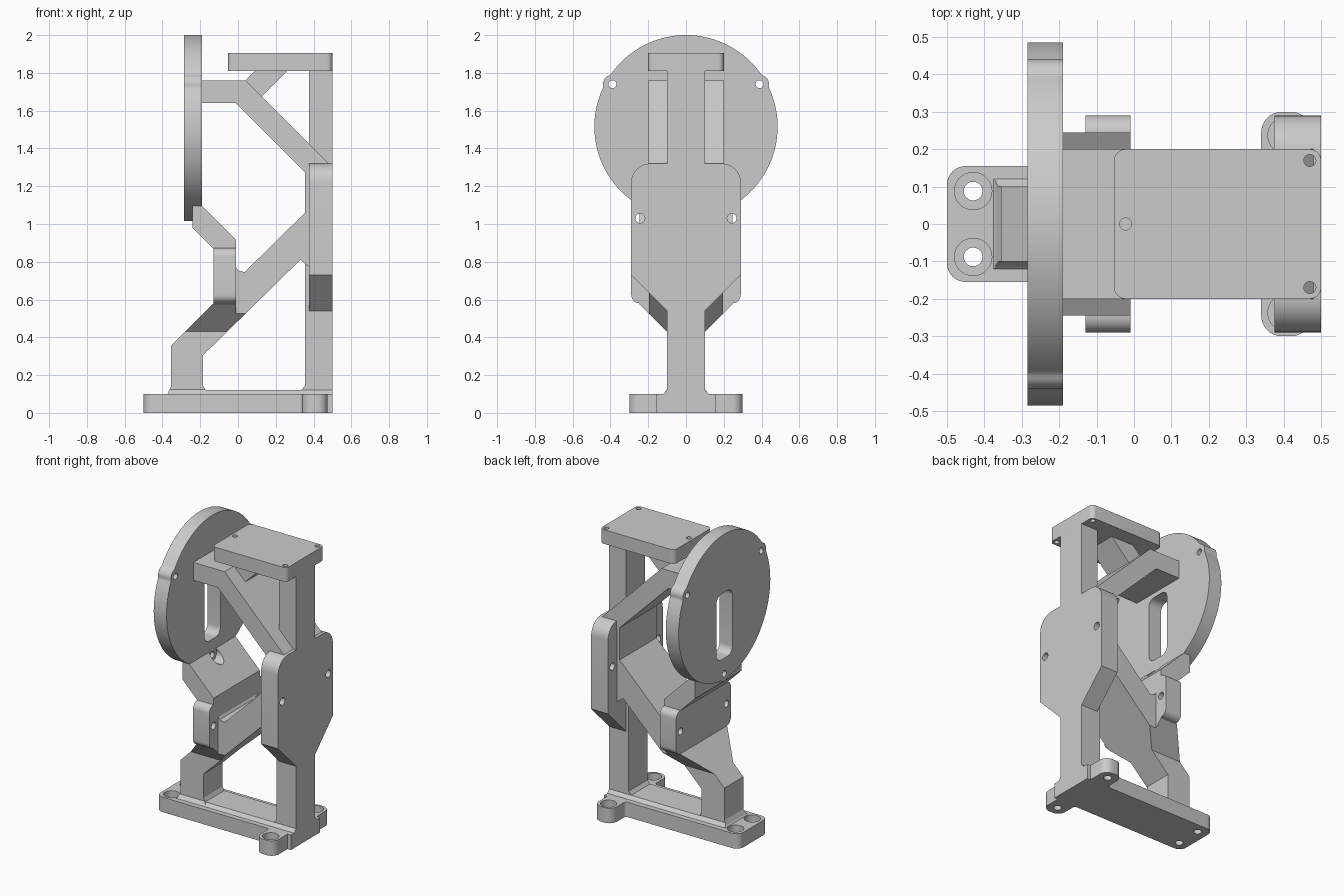
import bpy, bmesh
from math import cos, sin, sqrt, pi, tan, radians
from mathutils import Vector, Matrix

if "Cube" in bpy.data.objects:
    bpy.data.objects.remove(bpy.data.objects["Cube"])

ORDER = {'x': lambda u, v, w: (w, u, v),   # profile in y,z
         'y': lambda u, v, w: (u, w, v),   # profile in x,z
         'z': lambda u, v, w: (u, v, w)}   # profile in x,y


def rounded(pts, n=8):
    """Fillet each (u, v, radius) corner; points without radius stay sharp."""
    out = []
    for i, p in enumerate(pts):
        c = Vector(p[:2])
        if len(p) < 3:
            out.append(c)
            continue
        a = (Vector(pts[i - 1][:2]) - c).normalized()
        b = (Vector(pts[(i + 1) % len(pts)][:2]) - c).normalized()
        half = a.angle(b) / 2
        mid = c + (a + b).normalized() * p[2] / sin(half)
        s = c + a * p[2] / tan(half) - mid
        e = c + b * p[2] / tan(half) - mid
        turn = s.angle_signed(e)
        for k in range(n + 1):
            t = -turn * k / n
            out.append(mid + Vector((s.x * cos(t) - s.y * sin(t), s.x * sin(t) + s.y * cos(t))))
    return out


def prism(name, pts, axis, lo, hi):
    bm = bmesh.new()
    f = bm.faces.new([bm.verts.new(ORDER[axis](p[0], p[1], lo)) for p in rounded(pts)])
    ext = bmesh.ops.extrude_face_region(bm, geom=[f])
    bmesh.ops.translate(bm, vec=ORDER[axis](0, 0, hi - lo),
                        verts=[g for g in ext['geom'] if isinstance(g, bmesh.types.BMVert)])
    bmesh.ops.recalc_face_normals(bm, faces=bm.faces)
    me = bpy.data.meshes.new(name)
    bm.to_mesh(me)
    bm.free()
    ob = bpy.data.objects.new(name, me)
    bpy.context.collection.objects.link(ob)
    return ob


def boolean(ob, tool, op='DIFFERENCE'):
    m = ob.modifiers.new("cut", 'BOOLEAN')
    m.operation, m.object, m.solver = op, tool, 'EXACT'
    bpy.context.view_layer.objects.active = ob
    bpy.ops.object.modifier_apply(modifier=m.name)
    bpy.data.objects.remove(tool)


def hole(ob, axis, u, v, r, lo, hi):
    ring = [(u + r * cos(2 * pi * k / 32), v + r * sin(2 * pi * k / 32)) for k in range(32)]
    boolean(ob, prism("cutter", ring, axis, lo, hi))


def mirrored(half):
    """Close a right-hand outline by mirroring it across u = 0."""
    return half + [(-p[0],) + tuple(p[1:]) for p in reversed(half)]


def box_pts(a, b, c, d, r):
    return [(a, c, r), (b, c, r), (b, d, r), (a, d, r)]


# Base with two ears and counterbored screw holes
half = [(-0.5, 0.155, 0.05), (0.34, 0.155, 0.02), (0.34, 0.30, 0.055), (0.475, 0.30, 0.055),
        (0.475, 0.155), (0.5, 0.155)]
base = prism("base", half + [(p[0], -p[1]) + tuple(p[2:]) for p in reversed(half)], 'z', 0, 0.1)
for s in (-1, 1):
    for x, y in ((-0.43, 0.088), (0.408, 0.237)):
        hole(base, 'z', x, s * y, 0.025, -0.1, 0.2)
        hole(base, 'z', x, s * y, 0.05, 0.05, 0.2)

# Chamfered rib along the base
rib = prism("base_rib", [(-0.38, -0.125), (0.5, -0.125), (0.5, 0.125), (-0.38, 0.125)], 'z', 0.095, 0.122)
for v in rib.data.vertices:
    if v.co.z > 0.11:
        v.co.y *= 0.8
        v.co.x = max(v.co.x, -0.355)

# Back column widening into a mounting plate
column = prism("column_plate", mirrored([
    (0.12, 0.1), (0.1, 0.122), (0.1, 0.54), (0.29, 0.73), (0.29, 1.32, 0.1),
    (0.1, 1.32), (0.1, 1.82)]), 'x', 0.375, 0.5)
for s in (-1, 1):
    hole(column, 'x', s * 0.243, 1.03, 0.025, 0.3, 0.6)
prism("column_spine", [(0.335, 0.12), (0.355, 0.145), (0.355, 1.28), (0.38, 1.28), (0.38, 0.12)],
      'y', -0.1, 0.1)

# Top plate
top = prism("top_plate", box_pts(-0.053, 0.5, -0.2, 0.2, 0.03), 'z', 1.81, 1.905)
for x, y in ((-0.022, 0), (0.47, 0.17), (0.47, -0.17)):
    hole(top, 'z', x, y, 0.016, 1.7, 2)

# Round mounting disc with three screw bosses and a slot
CZ, R, C, RB = 1.515, 0.485, 0.45, 0.05
outline = []
for k in range(360):
    r = R
    for b in (30, 150, 270):
        d = radians(k - b)
        if cos(d) > 0 and abs(C * sin(d)) < RB:
            r = max(r, C * cos(d) + sqrt(RB ** 2 - (C * sin(d)) ** 2))
    outline.append((r * cos(radians(k)), CZ + r * sin(radians(k))))
disc = prism("disc", outline, 'x', -0.285, -0.19)
for b in (30, 150, 270):
    hole(disc, 'x', C * cos(radians(b)), CZ + C * sin(radians(b)), 0.021, -0.4, -0.1)
boolean(disc, prism("cutter", box_pts(-0.085, 0.085, 1.17, 1.61, 0.05), 'x', -0.4, -0.1))

# Upper strut from disc to column, and brace up to the top plate
prism("upper_strut", [(-0.2, 1.64), (-0.2, 1.76), (0.04, 1.76), (0.48, 1.32), (0.48, 1.3),
                      (0.38, 1.25), (0.355, 1.275), (-0.01, 1.64)], 'y', -0.2, 0.2)
prism("top_brace", [(0.03, 1.75), (0.095, 1.815), (0.265, 1.815), (0.11, 1.66)], 'y', -0.1, 0.1)


def flare(w):
    """Front outline that narrows at 45 degrees to the foot width."""
    return prism("cutter", mirrored([(0.12, 0.1), (0.1, 0.125), (0.1, 0.43),
                                     (w, 0.33 + w), (w, 1.4)]), 'x', -0.6, 0.6)


# Front leg with lower diagonal strut
leg = prism("leg_strut", [
    (-0.37, 0.11), (-0.355, 0.14), (-0.355, 0.355), (-0.12, 0.59), (-0.02, 0.59), (-0.02, 0.785),
    (0.0, 0.755), (0.035, 0.745), (0.355, 1.06), (0.355, 1.28), (0.38, 1.27), (0.38, 0.77),
    (0.355, 0.79), (0.33, 0.81), (-0.185, 0.305), (-0.185, 0.145), (-0.165, 0.11)], 'y', -0.3, 0.3)
boolean(leg, flare(0.195), 'INTERSECT')

# Arm from leg up to the disc
arm = prism("disc_arm", [(-0.24, 1.1), (-0.19, 1.095), (-0.01, 0.915), (-0.01, 0.48), (-0.06, 0.43),
                         (-0.28, 0.43), (-0.13, 0.58), (-0.13, 0.87), (-0.24, 0.98)], 'y', -0.3, 0.3)
boolean(arm, flare(0.245), 'INTERSECT')
hole(arm, 'x', 0, 1.065, 0.045, -0.19, 0.1)
hole(arm, 'x', 0, 1.065, 0.021, -0.4, 0.1)

# Front mounting block
block = prism("front_block", box_pts(-0.29, 0.29, 0.58, 0.872, 0.045), 'x', -0.13, -0.01)
for ob in (block, arm):
    for s in (-1, 1):
        hole(ob, 'x', s * 0.243, 0.73, 0.023, -0.2, 0.1)

# Smooth the round edges, keep corners sharp
for ob in bpy.context.scene.objects:
    ob.select_set(True)
bpy.ops.object.shade_smooth_by_angle(angle=radians(25))
